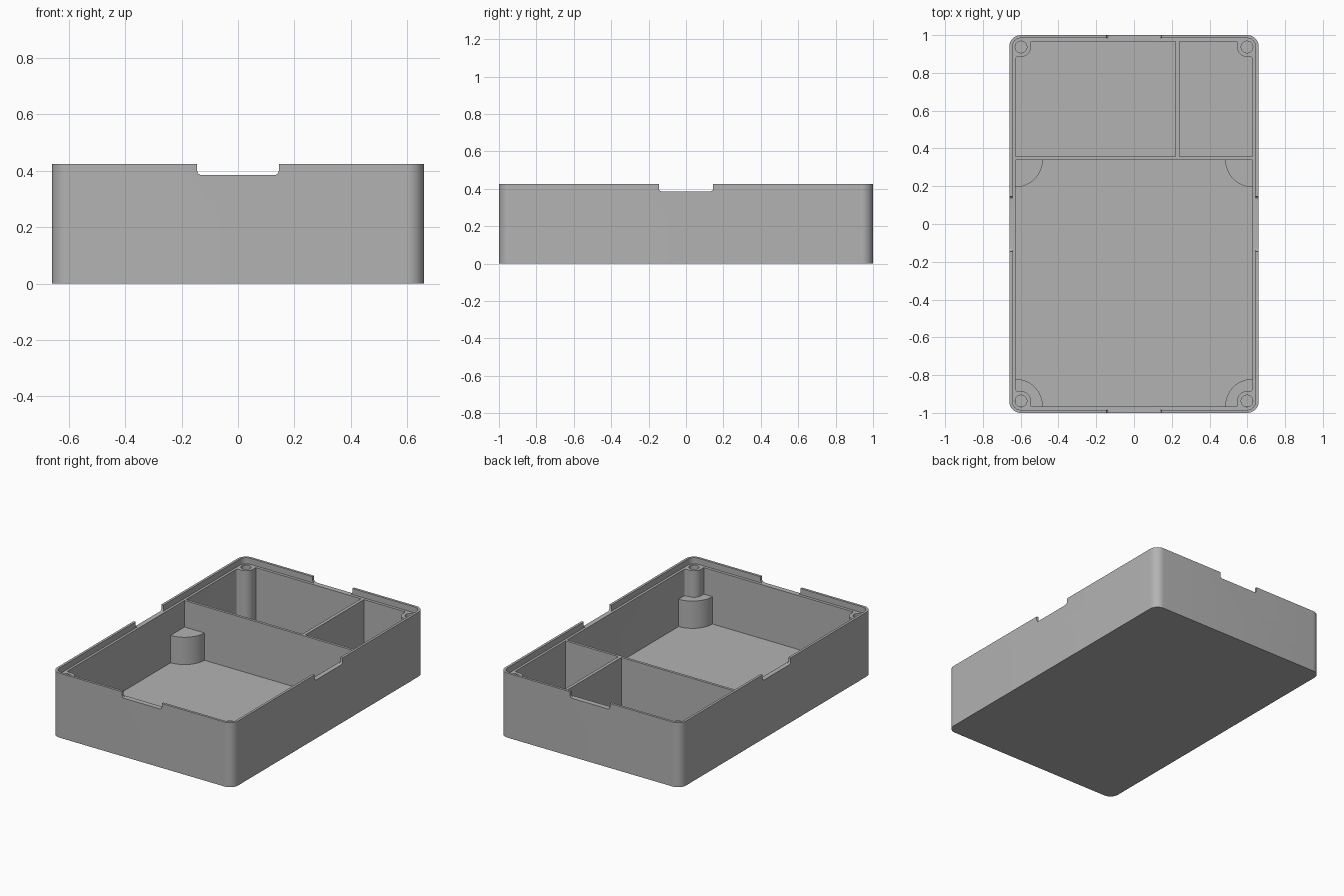
import bpy, bmesh, math

cube = bpy.data.objects.get("Cube")
if cube:
    bpy.data.objects.remove(cube, do_unlink=True)

W, L, H = 0.66, 1.0, 0.425          # half width, half length, height
LEDGE, FLOOR = 0.385, 0.03          # ledge under the lip, inner floor
IN_X, IN_Y = 0.628, 0.965           # inner wall faces
POST_X, POST_Y, POST_R = 0.598, 0.937, 0.052
CORNERS = [(1, 1), (-1, 1), (-1, -1), (1, -1)]

grey = bpy.data.materials.new("plain grey")
grey.use_nodes = True
grey.diffuse_color = (0.45, 0.45, 0.45, 1)
grey.node_tree.nodes["Principled BSDF"].inputs["Base Color"].default_value = grey.diffuse_color


def arc(cx, cy, r, a0, a1, n=10):
    angles = [math.radians(a0 + (a1 - a0) * i / n) for i in range(n + 1)]
    return [(cx + r * math.cos(a), cy + r * math.sin(a)) for a in angles]


def rounded_rect(w, l, r):
    pts = []
    for i, (sx, sy) in enumerate(CORNERS):
        pts += arc(sx * (w - r), sy * (l - r), r, 90 * i, 90 * i + 90, 12)
    return pts


def prism(name, pts, z0, z1, place=lambda x, y, z: (x, y, z)):
    """Extrude a flat outline; place maps the outline axes to the model axes."""
    bm = bmesh.new()
    base = bm.faces.new([bm.verts.new(place(x, y, z0)) for x, y in pts])
    top = bmesh.ops.extrude_face_region(bm, geom=[base])["geom"]
    verts = [v for v in top if isinstance(v, bmesh.types.BMVert)]
    step = [b - a for a, b in zip(place(0, 0, z0), place(0, 0, z1))]
    bmesh.ops.translate(bm, verts=verts, vec=step)
    bmesh.ops.recalc_face_normals(bm, faces=bm.faces)
    mesh = bpy.data.meshes.new(name)
    bm.to_mesh(mesh)
    bm.free()
    mesh.materials.append(grey)
    obj = bpy.data.objects.new(name, mesh)
    bpy.context.collection.objects.link(obj)
    return obj


def post_bite(sx, sy):
    """Outline of a compartment corner that leaves a screw post standing."""
    f = 0.012
    y = POST_Y - POST_R
    pts = arc(IN_X - f, y - f, f, 0, 90, 4)
    pts += arc(POST_X, POST_Y, POST_R, 270, 180)
    pts.append((POST_X - POST_R, IN_Y))
    pts = [(sx * a, sy * b) for a, b in pts]
    return pts if sx * sy > 0 else pts[::-1]


def compartment(name, x0, x1, y0, y1, posts):
    pts = []
    for c in CORNERS:
        plain = [(x1 if c[0] > 0 else x0, y1 if c[1] > 0 else y0)]
        pts += post_bite(*c) if c in posts else plain
    return prism(name, pts, FLOOR, H + 0.1)


# Solid case and everything hollowed out of it
case = prism("case", rounded_rect(W, L, 0.06), 0, H)
cutters = [
    prism("lip_cutter", rounded_rect(W - 0.016, L - 0.016, 0.045), LEDGE, H + 0.1),
    compartment("front_compartment_cutter", -IN_X, IN_X, -IN_Y, 0.34, [(-1, -1), (1, -1)]),
    compartment("wide_compartment_cutter", -IN_X, 0.221, 0.357, IN_Y, [(-1, 1)]),
    compartment("narrow_compartment_cutter", 0.242, IN_X, 0.357, IN_Y, [(1, 1)]),
]
for sx, sy in CORNERS:
    hole = arc(sx * POST_X, sy * POST_Y, 0.031, 0, 345, 23)
    cutters.append(prism("screw_hole_cutter", hole, 0.15, H - 0.02))

# Finger notches through the lip on all four sides
n, r = 0.145, 0.017
notch = [(n, H + 0.1), (-n, H + 0.1)]
notch += arc(-n + r, LEDGE + r, r, 180, 270, 6) + arc(n - r, LEDGE + r, r, 270, 360, 6)
cutters.append(prism("end_notch_cutter", notch, -1.2, 1.2, lambda x, y, z: (x, z, y)))
cutters.append(prism("side_notch_cutter", notch, -1.2, 1.2, lambda x, y, z: (z, x, y)))

for cutter in cutters:
    mod = case.modifiers.new(cutter.name, "BOOLEAN")
    mod.operation = "DIFFERENCE"
    mod.solver = "EXACT"
    mod.object = cutter
bpy.context.view_layer.objects.active = case
for mod in list(case.modifiers):
    bpy.ops.object.modifier_apply(modifier=mod.name)
for cutter in cutters:
    bpy.data.objects.remove(cutter, do_unlink=True)

# Quarter-round pedestals in the corners of the front compartment
parts = [case]
for sx, side in ((1, "left"), (-1, "right")):
    for y, sy, end in ((0.34, -1, "rear"), (-IN_Y, 1, "front")):
        quarter = [(0, 0)] + arc(0, 0, 0.145, 0, 90, 16)
        pts = [(sx * (IN_X - a), y + sy * b) for a, b in quarter]
        parts.append(prism(f"{end}_{side}_pedestal", pts, FLOOR, 0.21))

# Smooth the round corners, keep the edges crisp
bpy.ops.object.select_all(action="DESELECT")
for obj in parts:
    obj.select_set(True)
bpy.ops.object.shade_smooth_by_angle(angle=math.radians(30))
